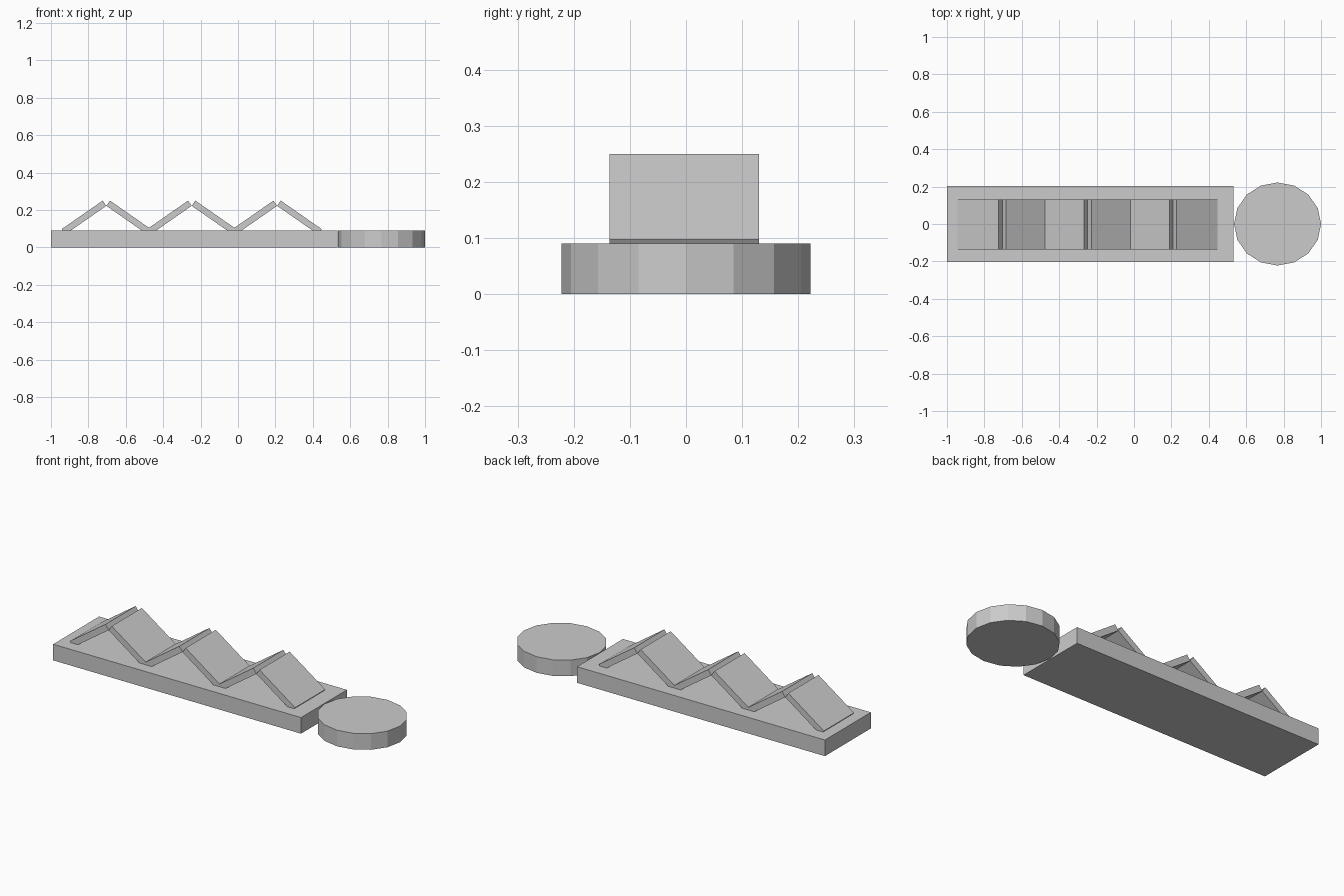
import bpy, bmesh
from math import radians, sin, cos
from mathutils import Matrix

if "Cube" in bpy.data.objects:
    bpy.data.objects.remove(bpy.data.objects["Cube"])


def add_object(name, bm):
    bmesh.ops.recalc_face_normals(bm, faces=bm.faces)
    mesh = bpy.data.meshes.new(name)
    bm.to_mesh(mesh)
    bm.free()
    obj = bpy.data.objects.new(name, mesh)
    bpy.context.collection.objects.link(obj)
    return obj


def box(name, size, center, tilt=0.0):
    bm = bmesh.new()
    m = (Matrix.Translation(center) @ Matrix.Rotation(tilt, 4, 'Y')
         @ Matrix.Diagonal((*size, 1)))
    bmesh.ops.create_cube(bm, size=1, matrix=m)
    return add_object(name, bm)


HEIGHT = 0.09

# Base slab
box("base_slab", (1.531, 0.405, HEIGHT), (-0.2345, 0, HEIGHT / 2))

# Sixteen-sided disc beside the slab
bm = bmesh.new()
bmesh.ops.create_cone(
    bm, cap_ends=True, segments=16, radius1=1, radius2=1, depth=HEIGHT,
    matrix=Matrix.Translation((0.7675, 0, HEIGHT / 2)) @ Matrix.Diagonal((0.2325, 0.222, 1, 1)))
add_object("end_disc", bm)

# Three tents, each made of two leaning panels
ANGLE, LENGTH, THICK, WIDTH = radians(34.8), 0.267, 0.034, 0.266
for i in range(3):
    ridge_x = -0.704 + i * 0.4565
    for side, label in ((-1, "left"), (1, "right")):
        # centre lies halfway down the outer face, then half a thickness inwards
        dx = 0.0194 + LENGTH / 2 * cos(ANGLE) - THICK / 2 * sin(ANGLE)
        z = 0.25 - LENGTH / 2 * sin(ANGLE) - THICK / 2 * cos(ANGLE)
        box(f"{label}_panel_{i + 1}", (LENGTH, WIDTH, THICK),
            (ridge_x + side * dx, -0.003, z), side * ANGLE)
